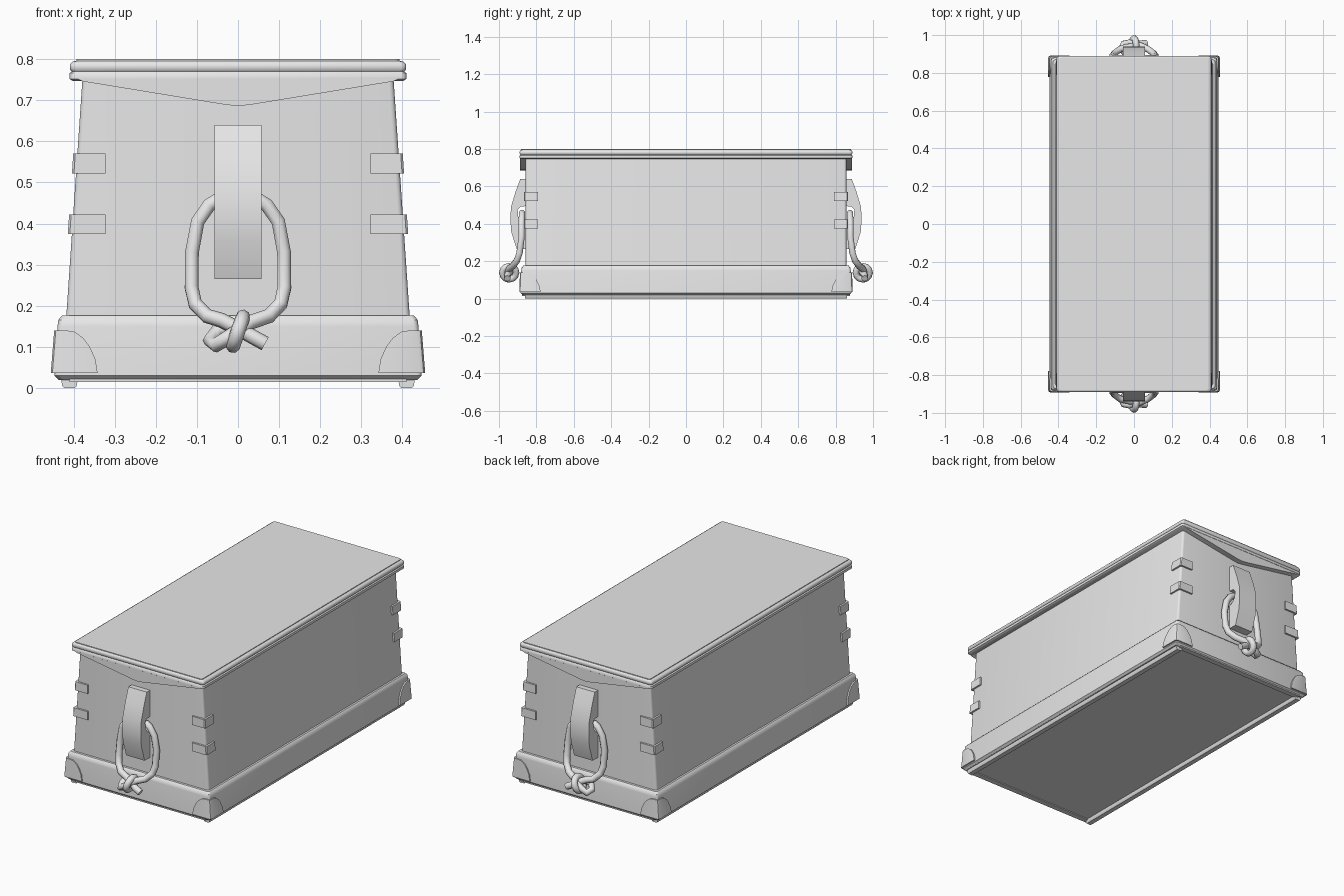
import bpy, bmesh, math

if "Cube" in bpy.data.objects:
    bpy.data.objects.remove(bpy.data.objects["Cube"])

grey = bpy.data.materials.new("plain grey")
grey.diffuse_color = (0.8, 0.8, 0.8, 1)
grey.use_nodes = True
grey.node_tree.nodes["Principled BSDF"].inputs["Base Color"].default_value = grey.diffuse_color


def finish(ob, angle=35):
    bpy.ops.object.select_all(action='DESELECT')
    ob.select_set(True)
    bpy.context.view_layer.objects.active = ob
    if ob.type == 'CURVE':
        bpy.ops.object.convert(target='MESH')
        ob = bpy.context.object
    ob.data.materials.clear()
    ob.data.materials.append(grey)
    bpy.ops.object.shade_smooth_by_angle(angle=math.radians(angle))
    return ob


def loft(name, rings, angle=35):
    """Skin a stack of equally sized point rings and cap both ends."""
    bm = bmesh.new()
    vs = [[bm.verts.new(p) for p in r] for r in rings]
    n = len(vs[0])
    for a, b in zip(vs, vs[1:]):
        for i in range(n):
            j = (i + 1) % n
            bm.faces.new((a[i], a[j], b[j], b[i]))
    bm.faces.new(vs[0][::-1])
    bm.faces.new(vs[-1])
    bmesh.ops.recalc_face_normals(bm, faces=bm.faces)
    me = bpy.data.meshes.new(name)
    bm.to_mesh(me)
    bm.free()
    ob = bpy.data.objects.new(name, me)
    bpy.context.collection.objects.link(ob)
    return finish(ob, angle)


def rounded(hx, hy, z, r=0.012, steps=3):
    """Rectangle with rounded corners at height z."""
    pts = []
    for k, (sx, sy) in enumerate([(1, 1), (-1, 1), (-1, -1), (1, -1)]):
        for i in range(steps + 1):
            a = math.pi / 2 * (k + i / steps)
            pts.append((sx * (hx - r) + r * math.cos(a), sy * (hy - r) + r * math.sin(a), z))
    return pts


def box(name, x0, x1, y0, y1, z0, z1):
    return loft(name, [[(x0, y0, z), (x1, y0, z), (x1, y1, z), (x0, y1, z)] for z in (z0, z1)])


def rope(name, pts, radius, closed=False):
    cu = bpy.data.curves.new(name, 'CURVE')
    cu.dimensions = '3D'
    cu.bevel_depth = radius
    cu.bevel_resolution = 2
    cu.use_fill_caps = True
    sp = cu.splines.new('POLY')
    sp.points.add(len(pts) - 1)
    for p, co in zip(sp.points, pts):
        p.co = (*co, 1)
    sp.use_cyclic_u = closed
    ob = bpy.data.objects.new(name, cu)
    bpy.context.collection.objects.link(ob)
    return finish(ob, 60)


def body_x(z):
    return 0.418 - (z - 0.17) * 0.068


# tapered chest body
loft("body", [rounded(body_x(z), 0.857, z) for z in (0.15, 0.76)])

# base skirt with softened top and bottom edges
loft("base_skirt", [rounded(*r) for r in [
    (0.436, 0.874, 0.02), (0.447, 0.884, 0.03), (0.439, 0.881, 0.15),
    (0.437, 0.879, 0.166), (0.428, 0.87, 0.176)]])

# lid with two beads and a thin raised top panel
loft("lid", [rounded(*r) for r in [
    (0.402, 0.882, 0.747), (0.41, 0.889, 0.752), (0.41, 0.889, 0.766), (0.404, 0.885, 0.770),
    (0.409, 0.889, 0.775), (0.409, 0.889, 0.787), (0.402, 0.885, 0.794),
    (0.393, 0.881, 0.796), (0.393, 0.881, 0.80)]], 50)

# runners under the long sides, thin strips under the ends
for s in (-1, 1):
    loft("runner", [[(s * (0.41 - w), -0.862, z), (s * (0.41 + w), -0.862, z),
                     (s * (0.41 + w), 0.862, z), (s * (0.41 - w), 0.862, z)]
                    for w, z in ((0.013, 0), (0.018, 0.006), (0.02, 0.022))])
    box("end_strip", -0.41, 0.41, s * 0.862 - 0.015, s * 0.862 + 0.015, 0.015, 0.022)

for sx in (-1, 1):
    for sy in (-1, 1):
        # corner straps
        for z0, z1 in ((0.375, 0.422), (0.522, 0.57)):
            loft("corner_strap", [[(sx * x, sy * y, z) for x, y in [
                (0.322, 0.79), (body_x(z) + 0.01, 0.79), (body_x(z) + 0.01, 0.862),
                (body_x(z) + 0.005, 0.867), (0.322, 0.867)]] for z in (z0, z1)])
        # rounded corner guards on the skirt, narrowing towards the top
        rings = []
        for u, z in [(0.114, 0.036), (0.106, 0.07), (0.09, 0.10), (0.072, 0.122), (0.05, 0.137), (0.03, 0.14)]:
            X, Y = 0.4555 - (z - 0.036) * 0.08, 0.891 - (z - 0.036) * 0.03
            rings.append([(sx * x, sy * y, z) for x, y in [
                (X - u, Y - u), (X, Y - u), (X, Y - 0.012), (X - 0.004, Y - 0.004),
                (X - 0.012, Y), (X - u, Y)]])
        loft("corner_guard", rings)

# end fittings, mirrored front and back
for s in (-1, 1):
    # pointed apron below the lid
    apron = [(-0.395, 0.755), (-0.378, 0.746), (-0.03, 0.689), (0, 0.686), (0.03, 0.689),
             (0.378, 0.746), (0.395, 0.755)]
    loft("lid_apron", [[(x, s * y, z) for x, z in apron] for y in (0.85, 0.888)])

    # handle cleat with a notch for the rope
    cleat = [(0.85, 0.64), (0.886, 0.64), (0.912, 0.57), (0.936, 0.49), (0.939, 0.42),
             (0.934, 0.355), (0.905, 0.265), (0.85, 0.265), (0.85, 0.40), (0.878, 0.415),
             (0.898, 0.44), (0.9, 0.475), (0.885, 0.492), (0.85, 0.495)]
    loft("handle_cleat", [[(x, s * y, z) for y, z in cleat] for x in (-0.057, 0.057)])

    # rope loop whose ends cross in the knot
    side = [(0.05, 0.877, 0.458), (0.07, 0.877, 0.445), (0.098, 0.879, 0.405),
            (0.112, 0.879, 0.33), (0.113, 0.89, 0.245), (0.104, 0.903, 0.205), (0.075, 0.925, 0.175)]
    tail_right = [(0.03, 0.945, 0.16), (-0.02, 0.96, 0.125), (-0.055, 0.955, 0.104),
                  (-0.068, 0.925, 0.115), (-0.05, 0.908, 0.14), (0, 0.915, 0.15)]
    tail_left = [(-0.04, 0.935, 0.165), (0.0, 0.94, 0.145), (0.035, 0.955, 0.125), (0.066, 0.955, 0.108)]
    pts = tail_left[::-1] + [(-x, y, z) for x, y, z in side[::-1]] + side + tail_right
    rope("rope_handle", [(x, s * y, z) for x, y, z in pts], 0.018)

    # wrapping turn of the knot
    turn = []
    for i in range(12):
        a = math.tau * i / 12
        turn.append((0.012 * math.sin(a), s * (0.945 + 0.037 * math.cos(a)), 0.138 + 0.035 * math.sin(a)))
    rope("rope_knot", turn, 0.018, True)
